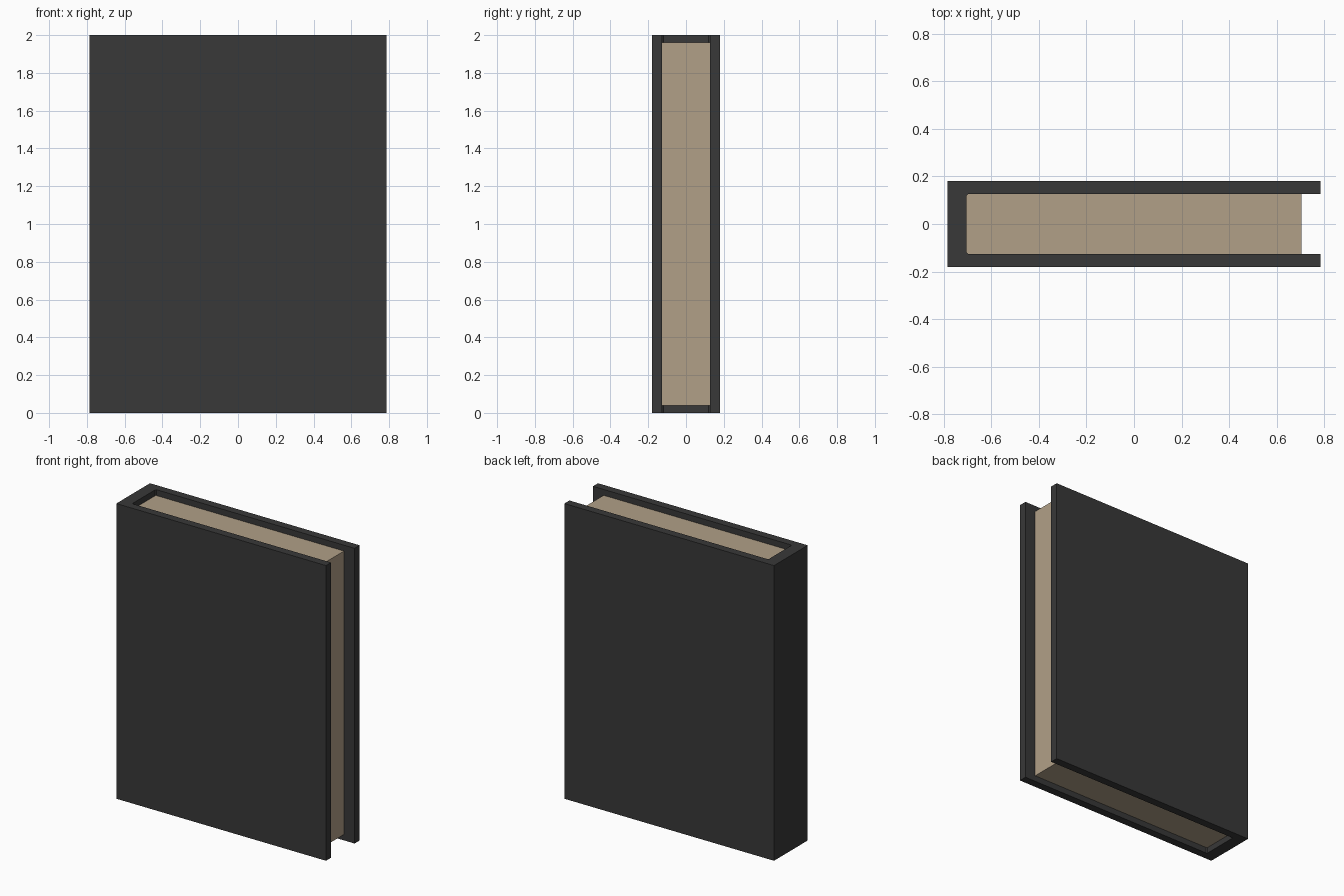
import bpy
import bmesh

if "Cube" in bpy.data.objects:
    bpy.data.objects.remove(bpy.data.objects["Cube"])


def material(name, rgb):
    m = bpy.data.materials.new(name)
    m.diffuse_color = (*rgb, 1.0)
    m.use_nodes = True
    m.node_tree.nodes["Principled BSDF"].inputs["Base Color"].default_value = m.diffuse_color
    return m


def extrude_profile(name, points, z0, z1, mat):
    """Extrude a flat xy outline (counter-clockwise) from z0 up to z1."""
    bm = bmesh.new()
    face = bm.faces.new([bm.verts.new((x, y, z0)) for x, y in points])
    geom = bmesh.ops.extrude_face_region(bm, geom=[face])["geom"]
    top = [v for v in geom if isinstance(v, bmesh.types.BMVert)]
    bmesh.ops.translate(bm, verts=top, vec=(0, 0, z1 - z0))
    bmesh.ops.recalc_face_normals(bm, faces=bm.faces)
    mesh = bpy.data.meshes.new(name)
    bm.to_mesh(mesh)
    bm.free()
    mesh.materials.append(mat)
    obj = bpy.data.objects.new(name, mesh)
    bpy.context.collection.objects.link(obj)
    return obj


charcoal = material("charcoal cover", (0.04, 0.04, 0.04))
paper = material("tan paper", (0.44, 0.35, 0.245))

X, Y = 0.786, 0.18          # outer half sizes
IN_Y = 0.126                # inner face of the boards
SPINE = -0.705              # inner face of the spine
C = 0.006                   # tiny chamfer in the spine corners

# Cover: two boards and the spine as one C-shaped outline
half = [(X, Y), (X, IN_Y), (SPINE + C, IN_Y), (SPINE, IN_Y - C)]
inner = half[1:] + [(x, -y) for x, y in reversed(half[1:])]
outline = [(-X, -Y), (X, -Y)] + inner[::-1] + [(X, Y), (-X, Y)]
extrude_profile("cover", outline, 0.0, 2.0, charcoal)

# Page block, set in from the top, bottom and fore edge
P = 0.706
extrude_profile("pages", [(-P, -IN_Y), (P, -IN_Y), (P, IN_Y), (-P, IN_Y)],
                0.04, 1.96, paper)
